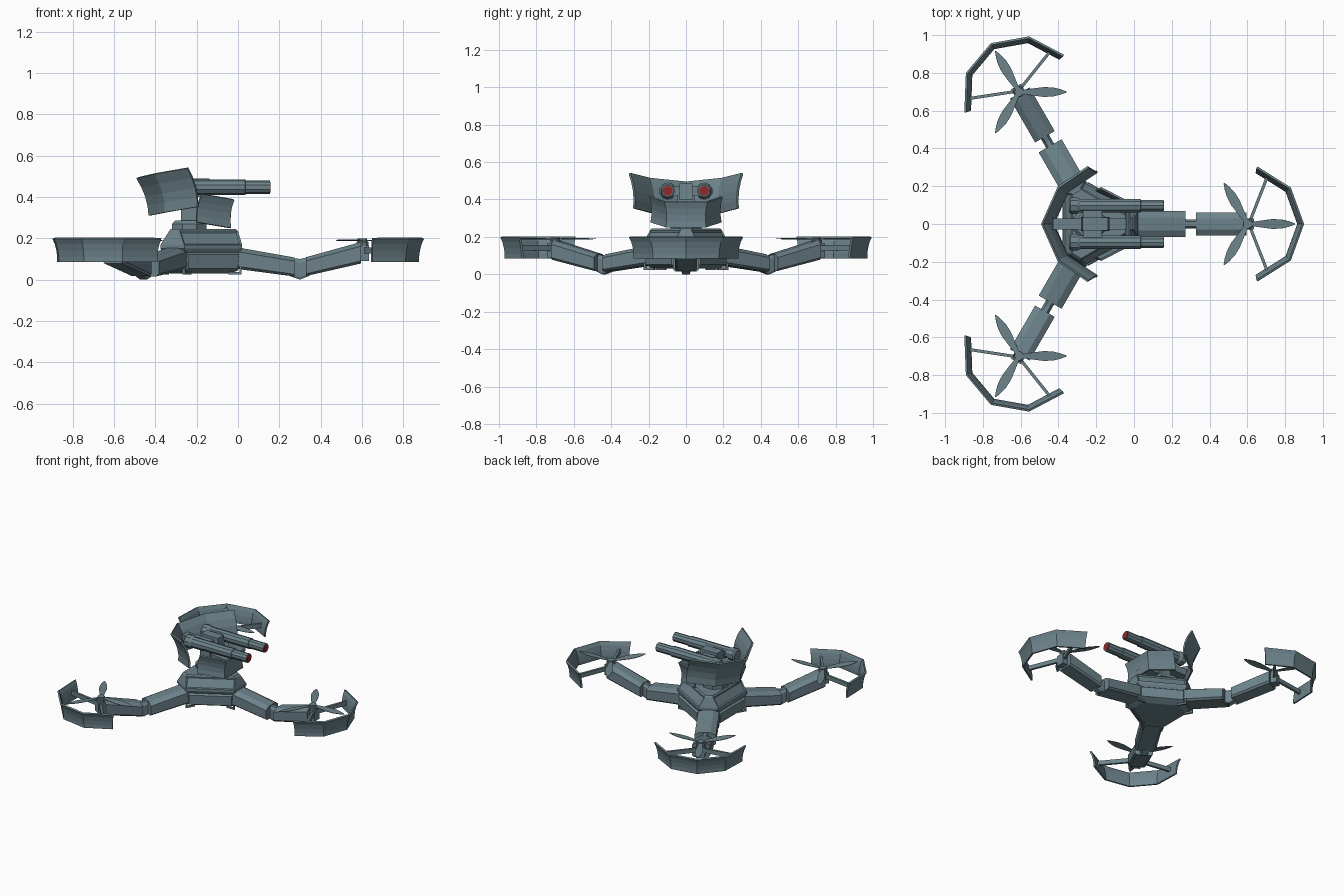
import bpy, bmesh, math
from mathutils import Matrix, Vector

if "Cube" in bpy.data.objects:
    bpy.data.objects.remove(bpy.data.objects["Cube"])

HUB = Matrix.Translation((-0.205, 0, 0))   # centre of the three arms


def material(name, rgb):
    m = bpy.data.materials.new(name)
    m.diffuse_color = (*rgb, 1)
    m.use_nodes = True
    m.node_tree.nodes["Principled BSDF"].inputs["Base Color"].default_value = m.diffuse_color
    return m


STEEL = material("slate steel", (0.15, 0.225, 0.255))
RED = material("muzzle red", (0.27, 0.022, 0.022))


def finish(name, bm, M=HUB, mat=STEEL):
    bmesh.ops.recalc_face_normals(bm, faces=bm.faces)
    me = bpy.data.meshes.new(name)
    bm.to_mesh(me)
    bm.free()
    me.materials.append(mat)
    ob = bpy.data.objects.new(name, me)
    ob.matrix_world = M
    bpy.context.collection.objects.link(ob)
    return ob


def loft_bm(rings):
    """Closed rings of points joined into a capped solid."""
    bm = bmesh.new()
    vs = [[bm.verts.new(p) for p in r] for r in rings]
    n = len(vs[0])
    for a, b in zip(vs, vs[1:]):
        for i in range(n):
            bm.faces.new((a[i], a[(i + 1) % n], b[(i + 1) % n], b[i]))
    bm.faces.new(vs[0][::-1])
    bm.faces.new(vs[-1])
    return bm


def loft(name, rings, M=HUB, mat=STEEL):
    return finish(name, loft_bm(rings), M, mat)


def circle_x(x, y, z, r, n=10):
    return [(x, y + r * math.cos(math.tau * (i + .5) / n),
             z + r * math.sin(math.tau * (i + .5) / n)) for i in range(n)]


def circle_z(x, y, z, r, n=10):
    return [(x + r * math.cos(math.tau * (i + .5) / n),
             y + r * math.sin(math.tau * (i + .5) / n), z) for i in range(n)]


def box(name, x0, x1, hw, z0, z1, M=HUB, taper=1.0):
    xm = (x0 + x1) / 2
    ring = lambda z, s: [(xm + (x - xm) * s, y * s, z) for x, y in
                         ((x0, -hw), (x1, -hw), (x1, hw), (x0, hw))]
    return loft(name, [ring(z0, 1), ring(z1, taper)], M)


def bar(name, p, q, w, h, M=HUB):
    p, q = Vector(p), Vector(q)
    side = (q - p).cross(Vector((0, 0, 1))).normalized() * w / 2
    up = Vector((0, 0, h / 2))
    return loft(name, [[e + side + up, e + side - up, e - side - up, e - side + up]
                       for e in (p, q)], M)


def plate(name, rows, M, thick=0.012):
    """Curved armour sheet; each row lists +y half from end to middle."""
    bm = bmesh.new()
    grid = []
    for half in rows:
        full = list(half) + [(x, -y, z) for x, y, z in reversed(half) if y > 0]
        grid.append([bm.verts.new(p) for p in full])
    for a, b in zip(grid, grid[1:]):
        for i in range(len(a) - 1):
            bm.faces.new((a[i], a[i + 1], b[i + 1], b[i]))
    ob = finish(name, bm, M)
    mod = ob.modifiers.new("thickness", 'SOLIDIFY')
    mod.thickness, mod.offset = thick, 0
    return ob


# ---- hub body: truncated triangle, D = arm side distance, B = flat side distance
def hub_ring(z, D, B):
    t = (B - D / 2) / 0.866
    pts = []
    for k in range(3):
        R = Matrix.Rotation(math.tau * k / 3, 3, 'Z')
        pts += [R @ Vector((D, s * t, z)) for s in (-1, 1)]
    return pts


bm = loft_bm([hub_ring(0.03, 0.17, 0.125), hub_ring(0.045, 0.205, 0.155),
              hub_ring(0.13, 0.21, 0.16), hub_ring(0.15, 0.225, 0.17),
              hub_ring(0.168, 0.225, 0.17), hub_ring(0.235, 0.205, 0.128),
              hub_ring(0.245, 0.195, 0.12)])
bmesh.ops.recalc_face_normals(bm, faces=bm.faces)
# recessed panels on the slopes, raised boxes below
for lo, hi, depth in ((0.19, 0.21, -0.006), (0.08, 0.1, 0.014)):
    fs = [f for f in bm.faces if lo < f.calc_center_median().z < hi
          and math.cos(3 * math.atan2(f.calc_center_median().y, f.calc_center_median().x)) < 0]
    bmesh.ops.inset_individual(bm, faces=fs, thickness=0.012, depth=depth)
finish("hub_body", bm)

# ---- three arms with rotors and guards
SECTION = ((-.8, 0), (.8, 0), (1, .12), (1, .8), (.5, 1), (-.5, 1), (-1, .8), (-1, .12))


def arm_ring(u, z0, z1, w):
    return [(u, w * a, z0 + (z1 - z0) * b) for a, b in SECTION]


ROTOR = 0.807
GUARD = ((0.856, 0.30), (1.031, 0.19), (1.10, 0))
for k in range(3):
    M = HUB @ Matrix.Rotation(math.tau * k / 3, 4, 'Z')
    loft("inner_arm", [arm_ring(0.19, 0.053, 0.158, 0.07),
                       arm_ring(0.478, 0.015, 0.107, 0.07)], M)
    loft("arm_hinge", [arm_ring(0.46, 0.015, 0.105, 0.024), arm_ring(0.505, 0.0, 0.1, 0.024),
                       arm_ring(0.55, 0.018, 0.11, 0.024)], M)
    loft("outer_arm", [arm_ring(0.533, 0.017, 0.108, 0.06),
                       arm_ring(0.80, 0.078, 0.182, 0.06)], M)
    box("motor_mount", 0.78, 0.84, 0.03, 0.09, 0.165, M)
    loft("motor", [circle_z(ROTOR, 0, z, r) for z, r in
                   ((0.11, 0.03), (0.182, 0.03), (0.186, 0.024), (0.198, 0.024))], M)
    # propeller: three pitched leaf blades
    for j in range(3):
        P = (M @ Matrix.Translation((ROTOR, 0, 0.19)) @ Matrix.Rotation(math.tau * j / 3, 4, 'Z')
             @ Matrix.Rotation(math.radians(5), 4, 'X'))
        loft("propeller_blade", [[(r, -w, -.0015), (r, w, -.0015), (r, w, .0015), (r, -w, .0015)]
                                 for r, w in ((.015, .010), (.07, .018), (.13, .026),
                                              (.18, .024), (.22, .014), (.25, .003))], P)
    # guard shell, waisted in height
    rows = [[(ROTOR + (x - ROTOR) * s, y * s, z) for x, y in GUARD]
            for z, s in ((0.2, 1.0), (0.175, .96), (0.142, .93), (0.11, .915), (0.085, .915))]
    plate("rotor_guard", rows, M)
    for s in (-1, 1):
        bar("guard_strut", (ROTOR + .01, .01 * s, 0.14), (0.908, 0.243 * s, 0.142), 0.016, 0.03, M)
    # small landing foot rails beside the arm root
    for s in (-1, 1):
        bar("foot_rail", (0.16, 0.062 * s, 0.03), (0.222, 0.062 * s, 0.03), 0.012, 0.012, M)
        bar("foot_post", (0.212, 0.062 * s, 0.045), (0.222, 0.062 * s, 0.045), 0.012, 0.04, M)

# ---- turret pedestal and neck (world coordinates from here)
W = Matrix.Identity(4)
loft("pedestal", [circle_z(-0.235, 0, z, r, 8) for z, r in
                  ((0.24, 0.09), (0.27, 0.09), (0.285, 0.075))], W)
box("turret_neck", -0.275, -0.195, 0.045, 0.28, 0.42, W)
box("turret_block", -0.28, -0.13, 0.037, 0.40, 0.488, W, 0.9)
bar("shield_bracket", (-0.43, 0, 0.41), (-0.25, 0, 0.41), 0.06, 0.05, W)
bar("front_bracket", (-0.22, 0, 0.34), (-0.035, 0, 0.32), 0.06, 0.04, W)
loft("gun_axle", [[(x, y, z) for x, z in ((-.27, .42), (-.17, .42), (-.17, .47), (-.27, .47))]
                  for y in (-0.1, 0.1)], W)

# ---- twin barrels
for y in (-0.097, 0.097):
    loft("gun_housing", [circle_x(x, y, 0.445, r) for x, r in
                         ((-0.345, .036), (-0.335, .046), (-0.30, .046), (-0.285, .038),
                          (-0.2, .038))], W)
    loft("gun_barrel", [circle_x(x, y, 0.447, r) for x, r in
                        ((-0.29, .037), (0.035, .037), (0.037, .032), (0.155, .032))], W)
    loft("muzzle_disc", [circle_x(x, y, 0.447, .026) for x in (0.15, 0.158)], W, RED)

# ---- large rear shield, tilted and waisted
TOP = ((-0.243, 0.302, 0.54), (-0.40, 0.195, 0.513), (-0.487, 0, 0.493))
BOT = ((-0.195, 0.278, 0.352), (-0.35, 0.175, 0.325), (-0.427, 0, 0.31))


def shield_rows(top, bot, bow):
    rows = []
    for t in (0, .25, .5, .75, 1):
        b = bow * 4 * t * (1 - t)
        row = []
        for p, q in zip(top, bot):
            v = Vector(p).lerp(Vector(q), t)
            row.append((v.x + b * (1 if top[-1][0] < -.3 else -1),
                        max(v.y - b * .8, 0) if v.y else 0, v.z))
        rows.append(row)
    return rows


plate("rear_shield", shield_rows(TOP, BOT, 0.014), W)

# ---- small front shield under the barrels
TOP = ((-0.175, 0.19, 0.415), (-0.022, 0.112, 0.388))
BOT = ((-0.2, 0.185, 0.277), (-0.038, 0.105, 0.25))
plate("front_shield", shield_rows(TOP, BOT, 0.010), W)
